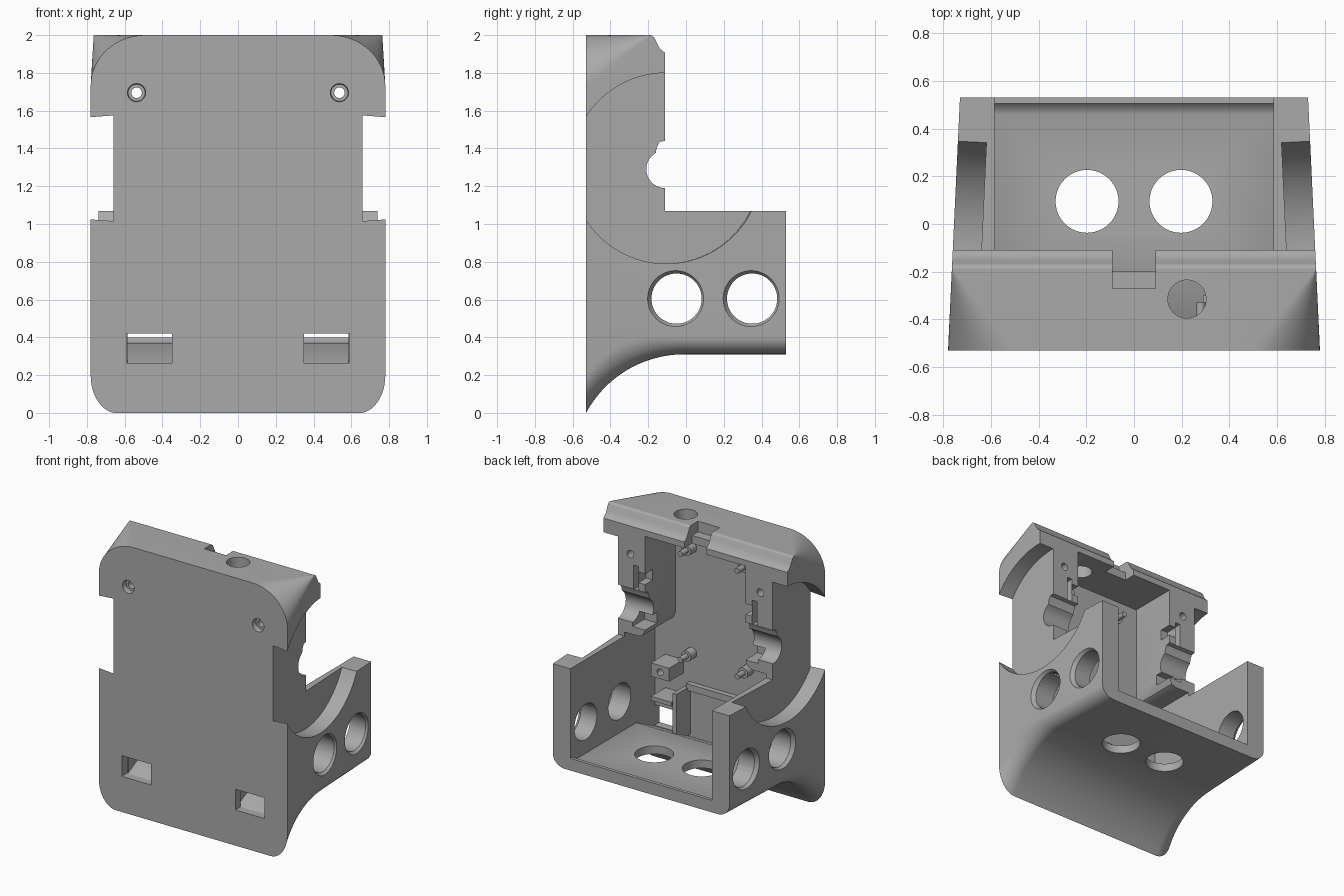
import bpy, bmesh, math
from mathutils import Matrix, Vector

cube = bpy.data.objects.get("Cube")
if cube:
    bpy.data.objects.remove(cube, do_unlink=True)

grey = bpy.data.materials.new("plain grey")
grey.use_nodes = True
colour = (0.4, 0.4, 0.4, 1)
grey.diffuse_color = colour
grey.node_tree.nodes["Principled BSDF"].inputs["Base Color"].default_value = colour


def finish(name, bm):
    bmesh.ops.recalc_face_normals(bm, faces=bm.faces)
    mesh = bpy.data.meshes.new(name)
    bm.to_mesh(mesh)
    bm.free()
    mesh.materials.append(grey)
    ob = bpy.data.objects.new(name, mesh)
    bpy.context.collection.objects.link(ob)
    return ob


def loft(name, rings):
    """Closed solid through matching rings of points."""
    bm = bmesh.new()
    rows = [[bm.verts.new(p) for p in ring] for ring in rings]
    for a, b in zip(rows, rows[1:]):
        for i in range(len(a)):
            j = (i + 1) % len(a)
            bm.faces.new((a[i], a[j], b[j], b[i]))
    bm.faces.new(rows[0])
    bm.faces.new(rows[-1])
    return finish(name, bm)


def prism_x(name, profile, x0, x1):
    return loft(name, [[(x, y, z) for y, z in profile] for x in (x0, x1)])


def box(name, x0, x1, y0, y1, z0, z1):
    return prism_x(name, [(y0, z0), (y1, z0), (y1, z1), (y0, z1)], x0, x1)


def rod(name, centre, axis, r1, r2, depth, segments=48):
    """Cylinder or cone, centred, with r2 at the end the axis points to."""
    bm = bmesh.new()
    turn = Vector((0, 0, 1)).rotation_difference(Vector(axis)).to_matrix().to_4x4()
    bmesh.ops.create_cone(bm, cap_ends=True, segments=segments, radius1=r1, radius2=r2,
                          depth=depth, matrix=Matrix.Translation(centre) @ turn)
    return finish(name, bm)


def cut(target, cutter):
    cutter.hide_render = True
    mod = target.modifiers.new("cut", 'BOOLEAN')
    mod.operation = 'DIFFERENCE'
    mod.solver = 'EXACT'
    mod.object = cutter
    bpy.context.view_layer.objects.active = target
    bpy.ops.object.modifier_apply(modifier=mod.name)
    bpy.data.objects.remove(cutter, do_unlink=True)


FRONT, BACK = -0.53, 0.53


def half_width(y):
    return 0.78 - 0.05 * (y - FRONT) / 1.06


def shell_ring(y):
    """Upright section of the shell with rounded corners that change with depth."""
    w = half_width(y)
    t = min(y, -0.01) + 0.01
    low = 0.31 - 0.59 + math.sqrt(0.59 ** 2 - t * t)
    fade = max(0.0, min(1.0, (-0.05 - y) / 0.48))
    bx, bz = 0.1 + 0.04 * fade, 0.09 + 0.11 * fade
    top = max(0.01, 1 - (y - FRONT) / 0.34)
    tx, tz = 0.29 * top, 0.27 * top
    half = []
    for i in range(13):
        a = math.pi / 2 * i / 12
        half.append((w - bx + bx * math.sin(a), low + bz - bz * math.cos(a)))
    for i in range(17):
        a = math.pi / 2 * i / 16
        half.append((w - tx + tx * math.cos(a), 2 - tz + tz * math.sin(a)))
    return [(x, y, z) for x, z in half] + [(-x, y, z) for x, z in reversed(half)]


# Outer shell
stations = [FRONT + 0.02 * i for i in range(27)] + [0.25, BACK]
shell = loft("shell", [shell_ring(y) for y in stations])

# Stepped back edge with the round hinge notch and sloped top lip
hinge = [(-0.11 - 0.1 * math.sin(a), 1.29 - 0.1 * math.cos(a))
         for a in [math.radians(d) for d in range(0, 151, 10)]]
step = [(0.8, 1.07), (-0.11, 1.07)] + hinge + [
    (-0.155, 1.405), (-0.14, 1.435), (-0.11, 1.44), (-0.11, 1.905), (-0.14, 1.93),
    (-0.155, 1.96), (-0.17, 1.99), (-0.195, 2.005), (-0.195, 2.1), (0.8, 2.1)]
cut(shell, prism_x("back_step_cutter", step, -1, 1))

# Lower compartment with a small lip on the floor
floor = [(-0.47, 0.26), (-0.25, 0.37), (0.46, 0.37), (0.485, 0.378), (0.505, 0.4),
         (0.8, 0.4), (0.8, 1.1), (-0.47, 1.1)]
cut(shell, prism_x("lower_cavity_cutter", floor, -0.585, 0.585))

# Upper compartment between the two pillars
corner = [(0.585, 1.0), (0.585, 1.09), (0.48, 1.095), (0.435, 1.115), (0.415, 1.16), (0.415, 1.86)]
outline = corner + [(-x, z) for x, z in reversed(corner)]
cut(shell, loft("upper_cavity_cutter", [[(x, y, z) for x, z in outline] for y in (-0.47, 0.8)]))

for s in (-1, 1):
    # Round recess in the tapered side
    normal = Vector((s, 0.047, 0)).normalized()
    base = Vector((s * (half_width(-0.11) - 0.12), -0.11, 1.295))
    cut(shell, rod("side_recess_cutter", base + normal * 0.3, normal, 0.505, 0.505, 0.6, 128))
    # Side wall holes with softened rims
    for y in (-0.05, 0.35):
        cut(shell, rod("side_hole_cutter", (s * 0.7, y, 0.605), (s, 0, 0), 0.133, 0.133, 0.5))
        cut(shell, rod("rim_cutter", (s * half_width(y), y, 0.605), (s, 0, 0), 0.126, 0.17, 0.06))
    # Floor hole, front slot and screw hole
    cut(shell, rod("floor_hole_cutter", (s * 0.197, 0.095, 0.35), (0, 0, 1), 0.132, 0.132, 0.3))
    cut(shell, box("slot_cutter", s * 0.35, s * 0.59, -0.6, -0.46, 0.265, 0.42))
    cut(shell, rod("screw_hole_cutter", (s * 0.537, -0.3, 1.695), (0, 1, 0), 0.028, 0.028, 0.8, 24))
    cut(shell, rod("countersink_cutter", (s * 0.537, -0.52, 1.695), (0, 1, 0), 0.05, 0.045, 0.06, 24))
    # Stepped pocket in the pillar
    cut(shell, box("pocket_cutter", s * 0.40, s * 0.47, -0.2, 0, 1.50, 1.58))
    cut(shell, box("pocket_cutter", s * 0.47, s * 0.51, -0.2, 0, 1.44, 1.62))
    cut(shell, box("pocket_cutter", s * 0.40, s * 0.52, -0.25, 0, 1.16, 1.24))

# Top notch and button hole
cut(shell, box("notch_cutter", -0.09, 0.09, -0.2, 0, 1.8, 2.1))
cut(shell, box("notch_step_cutter", -0.09, 0.09, -0.27, -0.1, 1.92, 2.1))
cut(shell, rod("button_hole_cutter", (0.222, -0.315, 1.95), (0, 0, 1), 0.08, 0.08, 0.3))

parts = [shell]

# Mounting pins on the inner face of the front panel
for x in (-0.19, 0.28):
    for z in (0.89, 1.68):
        parts.append(rod("pin_base", (x, -0.45, z), (0, 1, 0), 0.04, 0.04, 0.1, 24))
        parts.append(rod("pin", (x, -0.39, z), (0, 1, 0), 0.02, 0.02, 0.12, 24))

# Brackets and dividers in the lower compartment
bracket = box("bracket", 0.35, 0.5, -0.49, -0.3, 0.72, 0.82)
cut(bracket, rod("bracket_hole_cutter", (0.425, -0.3, 0.77), (0, 1, 0), 0.025, 0.025, 0.2, 24))
parts.append(bracket)
parts.append(box("bracket_ledge", 0.33, 0.5, -0.49, -0.3, 0.54, 0.57))
parts.append(box("cross_bar", -0.3, 0.3, -0.49, -0.43, 0.62, 0.67))
for s in (-1, 1):
    parts.append(box("divider", s * 0.29, s * 0.32, -0.49, -0.3, 0.28, 0.64))

# Smooth curves, crisp edges
bpy.ops.object.select_all(action='DESELECT')
for ob in parts:
    ob.select_set(True)
bpy.context.view_layer.objects.active = shell
bpy.ops.object.shade_smooth_by_angle(angle=math.radians(30))
